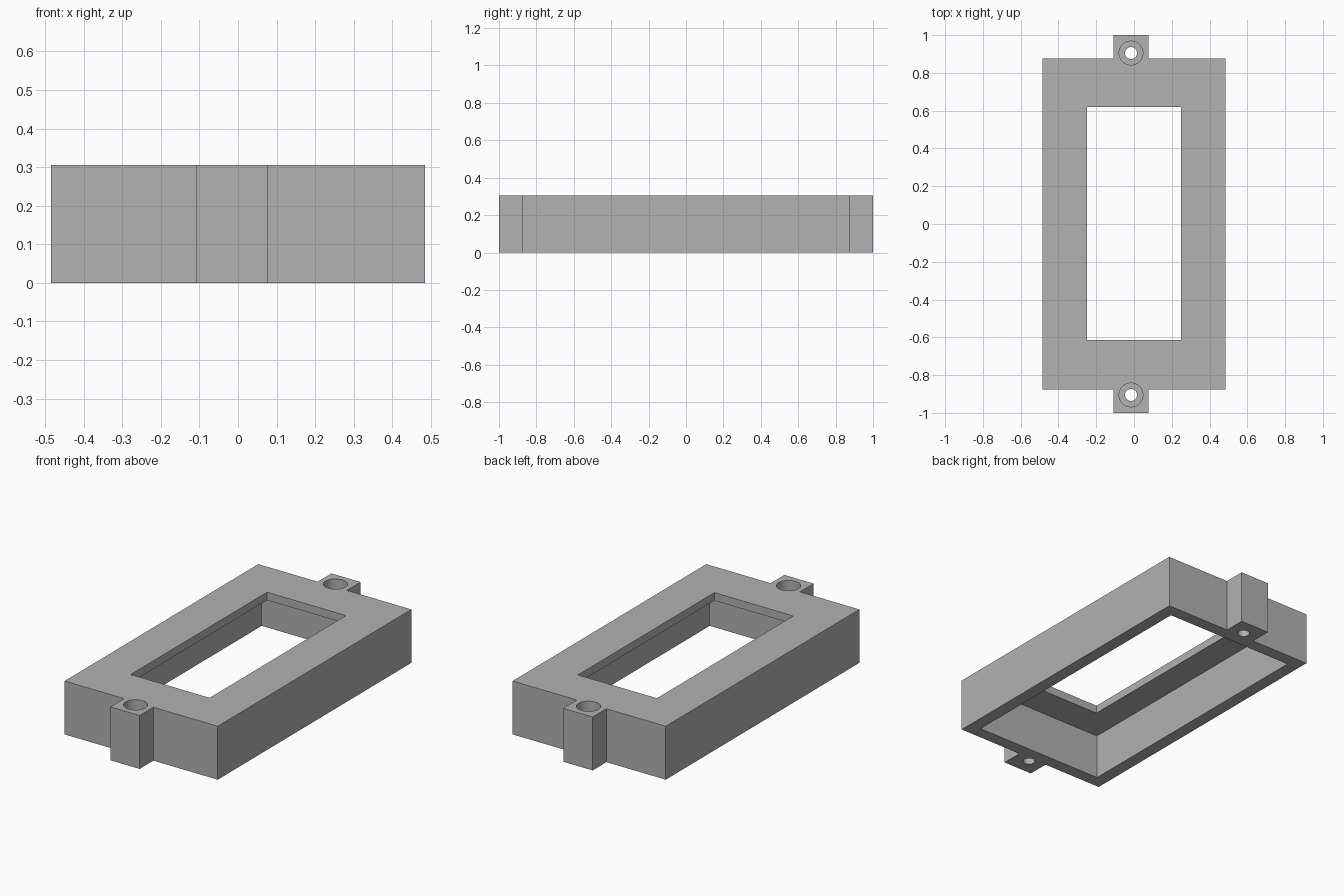
import bpy
import bmesh

old = bpy.data.objects.get("Cube")
if old:
    bpy.data.objects.remove(old, do_unlink=True)

HEIGHT, HALF_X, HALF_Y = 0.306, 0.485, 0.876
WALL, PLATE = 0.073, 0.046
TAB_X, TAB_HALF, HOLE_Y = -0.016, 0.093, 0.905
BORE_R, SCREW_R, BORE_FLOOR = 0.063, 0.032, 0.08

gray = bpy.data.materials.new("plain gray")
gray.use_nodes = True
gray.diffuse_color = (0.445, 0.445, 0.445, 1)
gray.node_tree.nodes["Principled BSDF"].inputs["Base Color"].default_value = gray.diffuse_color


def prism(name, outline, z0, z1):
    """Closed solid made by extruding a flat outline upward."""
    bm = bmesh.new()
    face = bm.faces.new([bm.verts.new((x, y, z0)) for x, y in outline])
    top = bmesh.ops.extrude_face_region(bm, geom=[face])["geom"]
    verts = [v for v in top if isinstance(v, bmesh.types.BMVert)]
    bmesh.ops.translate(bm, verts=verts, vec=(0, 0, z1 - z0))
    bmesh.ops.recalc_face_normals(bm, faces=bm.faces)
    mesh = bpy.data.meshes.new(name)
    bm.to_mesh(mesh)
    bm.free()
    mesh.materials.append(gray)
    obj = bpy.data.objects.new(name, mesh)
    bpy.context.collection.objects.link(obj)
    return obj


def box(name, x0, x1, y0, y1, z0, z1):
    return prism(name, [(x0, y0), (x1, y0), (x1, y1), (x0, y1)], z0, z1)


def cylinder(name, radius, y, z0, z1):
    bpy.ops.mesh.primitive_cylinder_add(vertices=48, radius=radius, depth=z1 - z0,
                                        location=(TAB_X, y, (z0 + z1) / 2))
    obj = bpy.context.object
    obj.name = name
    obj.data.materials.append(gray)
    return obj


def cut(target, cutter):
    """Subtract the cutter, then remove it."""
    mod = target.modifiers.new("cut", 'BOOLEAN')
    mod.operation, mod.solver, mod.object = 'DIFFERENCE', 'EXACT', cutter
    bpy.ops.object.select_all(action='DESELECT')
    bpy.context.view_layer.objects.active = target
    target.select_set(True)
    bpy.ops.object.modifier_apply(modifier=mod.name)
    bpy.data.objects.remove(cutter, do_unlink=True)


# Frame body with a mounting tab on each short end
t0, t1 = TAB_X - TAB_HALF, TAB_X + TAB_HALF
front = [(-HALF_X, -HALF_Y), (t0, -HALF_Y), (t0, -1), (t1, -1), (t1, -HALF_Y), (HALF_X, -HALF_Y)]
back = [(x, -y) for x, y in reversed(front)]
frame = prism("bezel_frame", front + back, 0, HEIGHT)

# Hollow underside and display window
cut(frame, box("cavity", WALL - HALF_X, HALF_X - WALL, WALL - HALF_Y, HALF_Y - WALL,
               -0.1, HEIGHT - PLATE))
cut(frame, box("window", -0.25, 0.25, -0.614, 0.62, 0.15, HEIGHT + 0.1))

# Counterbored screw holes
for y in (-HOLE_Y, HOLE_Y):
    cut(frame, cylinder("bore", BORE_R, y, BORE_FLOOR, HEIGHT + 0.1))
    cut(frame, cylinder("screw_hole", SCREW_R, y, -0.1, HEIGHT))

bpy.context.view_layer.objects.active = frame
frame.select_set(True)
bpy.ops.object.shade_smooth_by_angle()
